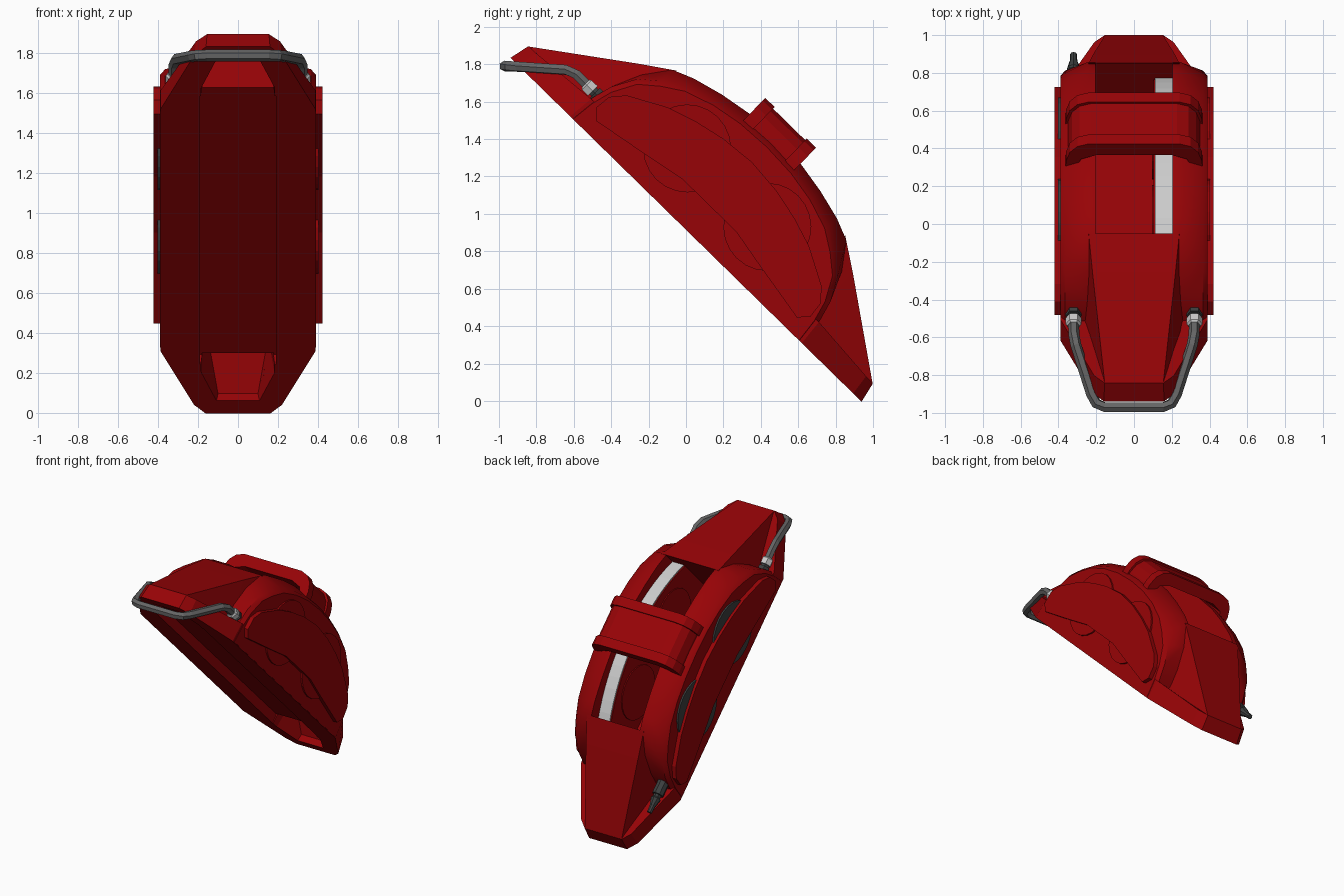
import bpy, bmesh
from math import cos, sin, pi, sqrt, radians
from mathutils import Vector

if "Cube" in bpy.data.objects:
    bpy.data.objects.remove(bpy.data.objects["Cube"])

A, B = 0.715, 0.70   # chord direction of the tilted body


def W(x, u, v):
    """Body frame (x, u along chord, v outward) to world."""
    return Vector((x, A * u + B * v, 0.915 - B * u + A * v))


def material(name, c):
    m = bpy.data.materials.new(name)
    m.diffuse_color = (*c, 1)
    m.use_nodes = True
    m.node_tree.nodes["Principled BSDF"].inputs["Base Color"].default_value = m.diffuse_color
    return m


RED = material("red_paint", (0.31, 0.001, 0.002))
DARK = material("dark_metal", (0.045, 0.05, 0.05))
STEEL = material("steel", (0.13, 0.13, 0.13))
LIGHT = material("bright_steel", (0.55, 0.55, 0.55))


def loft(name, rings, mat, smooth=0):
    bm = bmesh.new()
    vs = [[bm.verts.new(p) for p in r] for r in rings]
    n = len(rings[0])
    for a, b in zip(vs, vs[1:]):
        for i in range(n):
            j = (i + 1) % n
            bm.faces.new((a[i], a[j], b[j], b[i]))
    bm.faces.new(vs[0])
    bm.faces.new(vs[-1])
    bmesh.ops.recalc_face_normals(bm, faces=bm.faces)
    me = bpy.data.meshes.new(name)
    bm.to_mesh(me)
    bm.free()
    ob = bpy.data.objects.new(name, me)
    me.materials.append(mat)
    bpy.context.collection.objects.link(ob)
    if smooth:
        bpy.ops.object.select_all(action='DESELECT')
        ob.select_set(True)
        bpy.context.view_layer.objects.active = ob
        bpy.ops.object.shade_smooth_by_angle(angle=radians(smooth))
    return ob


def prism(name, uv, x0, x1, mat):
    return loft(name, [[W(x, u, v) for u, v in uv] for x in (x0, x1)], mat)


def disc(name, u, v, r, x0, x1, mat, n=24):
    uv = [(u + r * cos(2 * pi * i / n), v + r * sin(2 * pi * i / n)) for i in range(n)]
    return prism(name, uv, x0, x1, mat)


def sym(half):
    """Mirror a half profile (u <= 0, outermost first) about u = 0."""
    return half + [(-u, v) for u, v in reversed(half) if u != 0]


def turned(name, p, axis, steps, mat, n=6):
    """Round part: steps are (distance along axis, radius)."""
    p, axis = Vector(p), Vector(axis).normalized()
    a = Vector((1, 0, 0))
    b = axis.cross(a)
    return loft(name, [[p + axis * d + (a * cos(2 * pi * i / n) + b * sin(2 * pi * i / n)) * r
                        for i in range(n)] for d, r in steps], mat)


def box_loft(name, secs):
    """Loft of (u, half width low, half width high, v low, v high) sections."""
    return loft(name, [[W(-b, u, v0), W(b, u, v0), W(t, u, v1), W(-t, u, v1)]
                       for u, b, t, v0, v1 in secs], RED)


def cut(ob, cutter):
    cutter.hide_render = True
    cutter.hide_set(True)
    m = ob.modifiers.new("pocket", 'BOOLEAN')
    m.object, m.operation, m.solver = cutter, 'DIFFERENCE', 'EXACT'


# Base slab with chamfered ends
def hexagon(pts, v):
    q = [(x, u, w) for (x, u), w in zip(pts, v)]
    q += [(x, -u, w) for x, u, w in reversed(q)]
    return [W(*p) for p in q] + [W(-x, u, w) for x, u, w in reversed(q)]


slab = loft("base_slab", [
    hexagon([(0.16, 1.313), (0.22, 1.25), (0.388, 0.866)], [0, 0, 0]),
    hexagon([(0.155, 1.288), (0.21, 1.235), (0.388, 0.852)], [0.112, 0.114, 0.145])], RED)

# Shallow rotor channel along the underside
cut(slab, box_loft("channel_cutter", [(u, 0.19, 0.19, -0.05, 0.07) for u in (-0.96, 0.96)]))

# Sloping end blocks with tapered pockets underneath
for s, tag in ((-1, "upper"), (1, "lower")):
    end = box_loft(tag + "_end_block", [(s * 0.63, 0.32, 0.24, 0.09, 0.573),
                                        (s * 0.80, 0.28, 0.22, 0.09, 0.458),
                                        (s * 1.285, 0.157, 0.155, 0.09, 0.112)])
    cutter = box_loft(tag + "_pocket_cutter", [(s * 0.95, 0.19, 0.16, -0.05, 0.30),
                                               (s * 1.02, 0.19, 0.15, -0.05, 0.24),
                                               (s * 1.22, 0.115, 0.10, -0.05, 0.05)])
    cut(slab, cutter)
    cut(end, cutter)

# Side cheeks rising to the window, raised panels and piston caps
cheek = sym([(-0.866, 0.004), (-0.851, 0.154), (-0.82, 0.267), (-0.75, 0.394), (-0.65, 0.475),
             (-0.535, 0.547), (-0.37, 0.60), (-0.195, 0.63), (0, 0.64)])
lift = sym([(-0.866, 0), (-0.851, 0), (-0.82, 0), (-0.75, 0.03), (-0.65, 0.085),
            (-0.535, 0.06), (-0.37, 0.05), (-0.195, 0.05), (0, 0.05)])
crest = [(u, v + d) for (u, v), (_, d) in zip(cheek, lift)]
inset = [(u * 0.975, v if v < 0.01 else v - 0.022) for u, v in cheek]
panel = sym([(-0.2, 0.18), (-0.41, 0.14), (-0.75, 0.08), (-0.80, 0.13), (-0.79, 0.22),
             (-0.73, 0.291), (-0.53, 0.398), (-0.37, 0.45), (-0.2, 0.487), (0, 0.505)])
for s, side in ((-1, "left"), (1, "right")):
    loft(side + "_cheek", [[W(s * x, u, v) for u, v in o]
                           for x, o in ((0.205, crest), (0.245, crest),
                                        (0.365, cheek), (0.39, inset))], RED, 32)
    prism(side + "_panel", panel, s * 0.385, s * 0.422, RED)
    for k in (-1, 1):
        disc(side + "_piston_cap", k * 0.30, 0.315, 0.235, s * 0.38, s * 0.402,
             RED if s > 0 else DARK)


# Rotor segment and brake pad seen through the windows
def arc(top, low):
    R = 1.25
    edge = [(u, top - R + sqrt(R * R - u * u)) for u in [-0.64 + 0.08 * i for i in range(17)]]
    return edge + [(0.64, low), (-0.64, low)]


prism("rotor_segment", arc(0.63, 0.1), 0.11, 0.205, LIGHT)
prism("brake_pad", arc(0.62, 0.12), 0.102, 0.112, RED)
for k in (-1, 1):
    disc("piston_face", k * 0.30, 0.315, 0.2, 0.094, 0.104, RED)


# Bridge arched over the window: recessed web between two rims
def bridge(name, u0, u1, d):
    inner = [(0.20, 0.715), (0.28, 0.685), (0.32, 0.58)]
    outer = [(0.365, 0.58), (0.36, 0.67), (0.34, 0.735), (0.30, 0.78), (0.24, 0.80)]
    right = inner + [(x - d, v - d) for x, v in outer]
    ring = right + [(-x, v) for x, v in reversed(right)]
    loft(name, [[W(x, u, v) for x, v in ring] for u in (u0, u1)], RED)


bridge("bridge_web", -0.13, 0.13, 0.012)
bridge("bridge_upper_rim", -0.19, -0.12, 0)
bridge("bridge_lower_rim", 0.12, 0.19, 0)

# Crossover pipe: hexagonal tube swept along a mirrored path
half = [(0.32, -0.52, 1.68), (0.318, -0.585, 1.745), (0.308, -0.64, 1.77),
        (0.225, -0.90, 1.787), (0.20, -0.95, 1.789), (0.155, -0.97, 1.79)]
path = [Vector(p) for p in half] + [Vector((-x, y, z)) for x, y, z in reversed(half)]
rings = []
for i, p in enumerate(path):
    t = (path[min(i + 1, len(path) - 1)] - path[max(i - 1, 0)]).normalized()
    side = t.cross(Vector((0, 0.5, 1))).normalized()
    up = side.cross(t)
    rings.append([p + (side * cos(k * pi / 3) + up * sin(k * pi / 3)) * 0.029 for k in range(6)])
loft("crossover_pipe", rings, STEEL)

# Pipe fittings and bleed nipple
along = W(0, 1, 0) - W(0, 0, 0)
for s, side in ((-1, "left"), (1, "right")):
    p = W(s * 0.32, -0.93, 0.182)
    turned(side + "_fitting_nut", p, along, [(0, 0.032), (0.01, 0.042), (0.055, 0.042)], LIGHT)
    turned(side + "_fitting_base", p, along,
           [(0.05, 0.03), (0.07, 0.03), (0.071, 0.042), (0.13, 0.042)], DARK)
turned("bleed_nipple", W(-0.32, 0.82, 0.19), along,
       [(0, 0.042), (0.11, 0.042), (0.112, 0.028), (0.13, 0.028), (0.14, 0.036),
        (0.19, 0.024), (0.20, 0.02), (0.25, 0.018)], DARK, 8)
